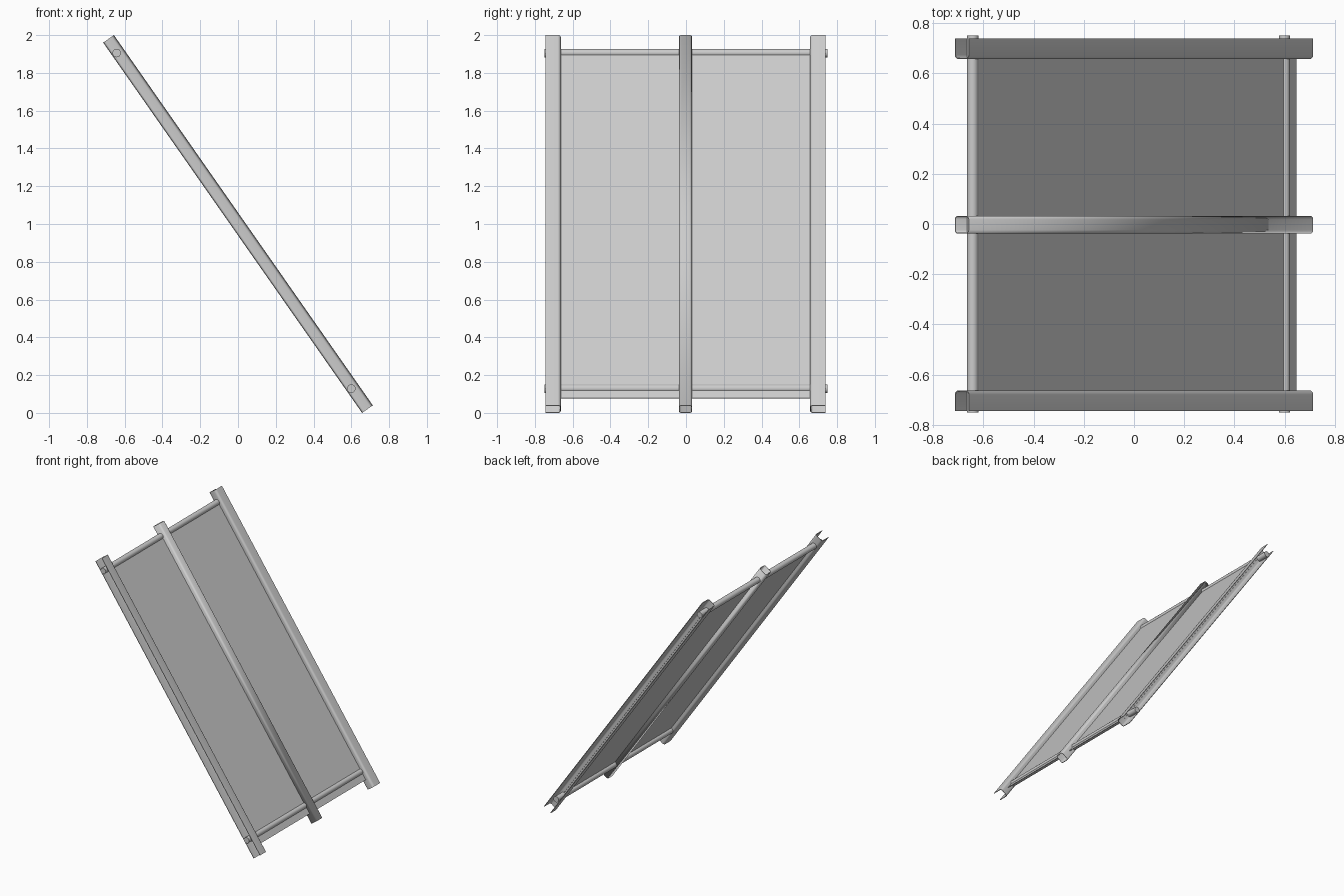
import bpy, bmesh
from math import sin, cos, pi
from mathutils import Vector

if "Cube" in bpy.data.objects:
    bpy.data.objects.remove(bpy.data.objects["Cube"])

# Frame directions: U runs up the slope, N is the slope normal
U = Vector((-0.573, 0, 0.8195))
N = Vector((0.8195, 0, 0.573))
Y = Vector((0, 1, 0))
MID = Vector((0, 0, 1))
HALF = 1.196      # half length of the rails
DEPTH = 0.035     # half depth of the rails
SHIFT = -0.003    # small sideways offset of the rails


def finish(name, bm):
    bmesh.ops.recalc_face_normals(bm, faces=bm.faces)
    mesh = bpy.data.meshes.new(name)
    bm.to_mesh(mesh)
    bm.free()
    ob = bpy.data.objects.new(name, mesh)
    bpy.context.collection.objects.link(ob)
    bpy.context.view_layer.objects.active = ob
    ob.select_set(True)
    bpy.ops.object.shade_smooth_by_angle(angle=0.6)
    ob.select_set(False)
    return ob


def sweep(name, outline, axis, across, up, centre, half, caps):
    """Sweep a closed 2D outline along an axis."""
    bm = bmesh.new()
    a, b = [[bm.verts.new(centre + axis * s + across * p + up * q)
             for p, q in outline] for s in (-half, half)]
    n = len(outline)
    for i in range(n):
        j = (i + 1) % n
        bm.faces.new((a[i], a[j], b[j], b[i]))
    if caps:
        bm.faces.new(a)
        bm.faces.new(b)
    return finish(name, bm)


def corner(cx, cy, r, start, steps=4):
    return [(cx + r * cos(start + pi / 2 * i / steps),
             cy + r * sin(start + pi / 2 * i / steps)) for i in range(steps + 1)]


def rounded_rect(w, h, r):
    return (corner(w - r, h - r, r, 0) + corner(r - w, h - r, r, pi / 2)
            + corner(r - w, r - h, r, pi) + corner(w - r, r - h, r, 1.5 * pi))


def channel(w, h, r, t):
    """U section whose open side faces +across."""
    outer = [(w, h)] + corner(r - w, h - r, r, pi / 2) + corner(r - w, r - h, r, pi) + [(w, -h)]
    inner = [(w, h - t)] + corner(r - w, h - r, r - t, pi / 2) \
        + corner(r - w, r - h, r - t, pi) + [(w, t - h)]
    return outer + inner[::-1]


# Side rails: channels open outward
for side, label in ((-1, "front"), (1, "back")):
    sweep(label + "_rail", channel(0.041, DEPTH, 0.017, 0.004), U, Y * side, N,
          MID + Y * (0.701 * side + SHIFT), HALF, True)

# Middle rail: hollow rounded tube with a thin wall
tube = sweep("middle_rail", rounded_rect(0.035, DEPTH, 0.014), U, Y, N,
             MID + Y * SHIFT, HALF, False)
wall = tube.modifiers.new("wall", 'SOLIDIFY')
wall.thickness = 0.004
wall.offset = -1

# Cross rods near both ends
circle = [(0.0225 * cos(2 * pi * i / 20), 0.0225 * sin(2 * pi * i / 20)) for i in range(20)]
for u, label in ((-1.058, "lower"), (1.11, "upper")):
    sweep(label + "_cross_rod", circle, Y, U, N, MID + U * u - N * 0.008, 0.75, True)

# Thin panel between the rails
sweep("panel", [(-0.665, -0.002), (0.665, -0.002), (0.665, 0.002), (-0.665, 0.002)],
      U, Y, N, MID, 1.127, True)
